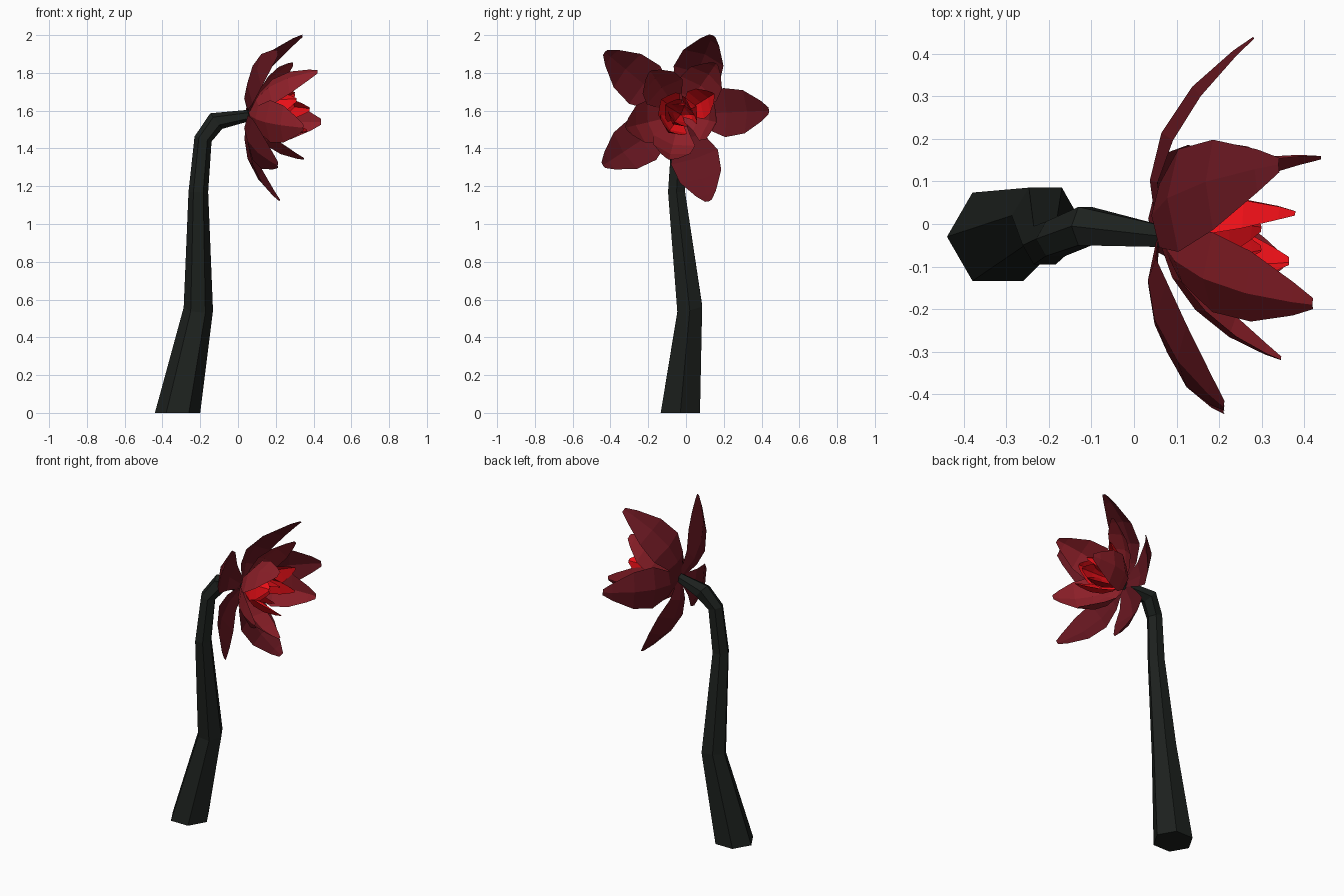
import bpy, bmesh, math
from mathutils import Vector

if "Cube" in bpy.data.objects:
    bpy.data.objects.remove(bpy.data.objects["Cube"])

def material(name, col):
    m = bpy.data.materials.new(name)
    m.diffuse_color = (*col, 1)
    m.use_nodes = True
    m.node_tree.nodes["Principled BSDF"].inputs["Base Color"].default_value = m.diffuse_color
    return m

def finish(bm, name, mat):
    me = bpy.data.meshes.new(name)
    bm.to_mesh(me)
    bm.free()
    ob = bpy.data.objects.new(name, me)
    bpy.context.collection.objects.link(ob)
    me.materials.append(mat)
    return ob

BASE = Vector((0.055, -0.028, 1.58))
AXIS = Vector((1, 0, 0))

def petal(name, tip, ctrl_r, ctrl_x, width, cup, mat, twist=0.0):
    """Cupped leaf along a curve from the flower base to the tip."""
    tip = Vector(tip)
    rad = Vector((0, tip.y - BASE.y, tip.z - BASE.z)).normalized()
    side = AXIS.cross(rad)
    ctrl = Vector((ctrl_x, BASE.y, BASE.z)) + rad * ctrl_r
    rows = [(0, .14), (.25, .62), (.48, 1), (.72, .88), (.92, .42), (1, .14)]
    bm = bmesh.new()
    prev = None
    for t, w in rows:
        p = BASE * (1-t)**2 + ctrl * 2*t*(1-t) + tip * t*t
        tan = ((ctrl - BASE) * (1-t) + (tip - ctrl) * t).normalized()
        nrm = side.cross(tan)
        if nrm.dot(AXIS - rad) < 0:
            nrm = -nrm
        s = side * math.cos(twist) + nrm * math.sin(twist)
        row = [bm.verts.new(p + s * (k * w * width / 2) + nrm * (abs(k) * w * cup))
               for k in (-1, 0, 1)]
        if prev:
            for i in range(2):
                bm.faces.new((prev[i], prev[i+1], row[i+1], row[i]))
        prev = row
    return finish(bm, name, mat)

# Stem: six-sided tapering tube (centre, radius, ring normal)
stem_mat = material("stem_dark", (0.012, 0.015, 0.013))
rings = [((-.32, -.03, 0), .12, (0, 0, 1)),
         ((-.21, .02, .55), .078, (.1, -.25, 1)),
         ((-.21, -.05, 1.17), .052, (0, 0, 1)),
         ((-.185, -.035, 1.45), .047, (.3, 0, 1)),
         ((-.115, -.005, 1.545), .052, (.9, 0, .7)),
         ((.06, -.028, 1.575), .03, (1, 0, .1))]
bm = bmesh.new()
prev = None
for c, r, n in rings:
    n = Vector(n).normalized()
    v = Vector((0, 1, 0))
    u = v.cross(n).normalized()
    v = n.cross(u)
    ring = [bm.verts.new(Vector(c) + u * r * math.cos(a) + v * r * math.sin(a))
            for a in (math.pi + i * math.pi / 3 for i in range(6))]
    if prev:
        for i in range(6):
            j = (i + 1) % 6
            bm.faces.new((prev[i], prev[j], ring[j], ring[i]))
    else:
        bm.faces.new(ring[::-1])
    prev = ring
bm.faces.new(prev)
finish(bm, "stem", stem_mat)

# Outer petals
outer = material("petal_outer", (0.13, 0.008, 0.014))
for i, tip in enumerate([(.34, .14, 2.0), (.28, .44, 1.6), (.22, .12, 1.12),
                         (.21, -.44, 1.31), (.21, -.43, 1.91)]):
    petal(f"outer_petal_{i+1}", tip, .27, -.03, .26, .03, outer)

# Middle petals
mid = material("petal_middle", (0.27, 0.014, 0.022))
for i, tip in enumerate([(.29, .16, 1.85), (.44, .16, 1.54), (.35, -.09, 1.34),
                         (.345, -.32, 1.51), (.42, -.19, 1.81)]):
    petal(f"middle_petal_{i+1}", tip, .22, .10, .23, .035, mid)

# Inner petals
inner = material("petal_inner", (0.85, 0.005, 0.009))
for i, tip in enumerate([(.30, .15, 1.69), (.38, .03, 1.61), (.365, -.09, 1.49),
                         (.31, -.13, 1.66)]):
    petal(f"inner_petal_{i+1}", tip, .15, .14, .17, .04, inner)

# Closed bud in the heart of the flower
bud = material("petal_heart", (0.55, 0.003, 0.006))
for i in range(3):
    a = 2 * math.pi * i / 3 + .5
    petal(f"heart_petal_{i+1}", (.30, -.06 + .06 * math.cos(a), 1.6 + .06 * math.sin(a)),
          .10, .16, .14, .04, bud)
